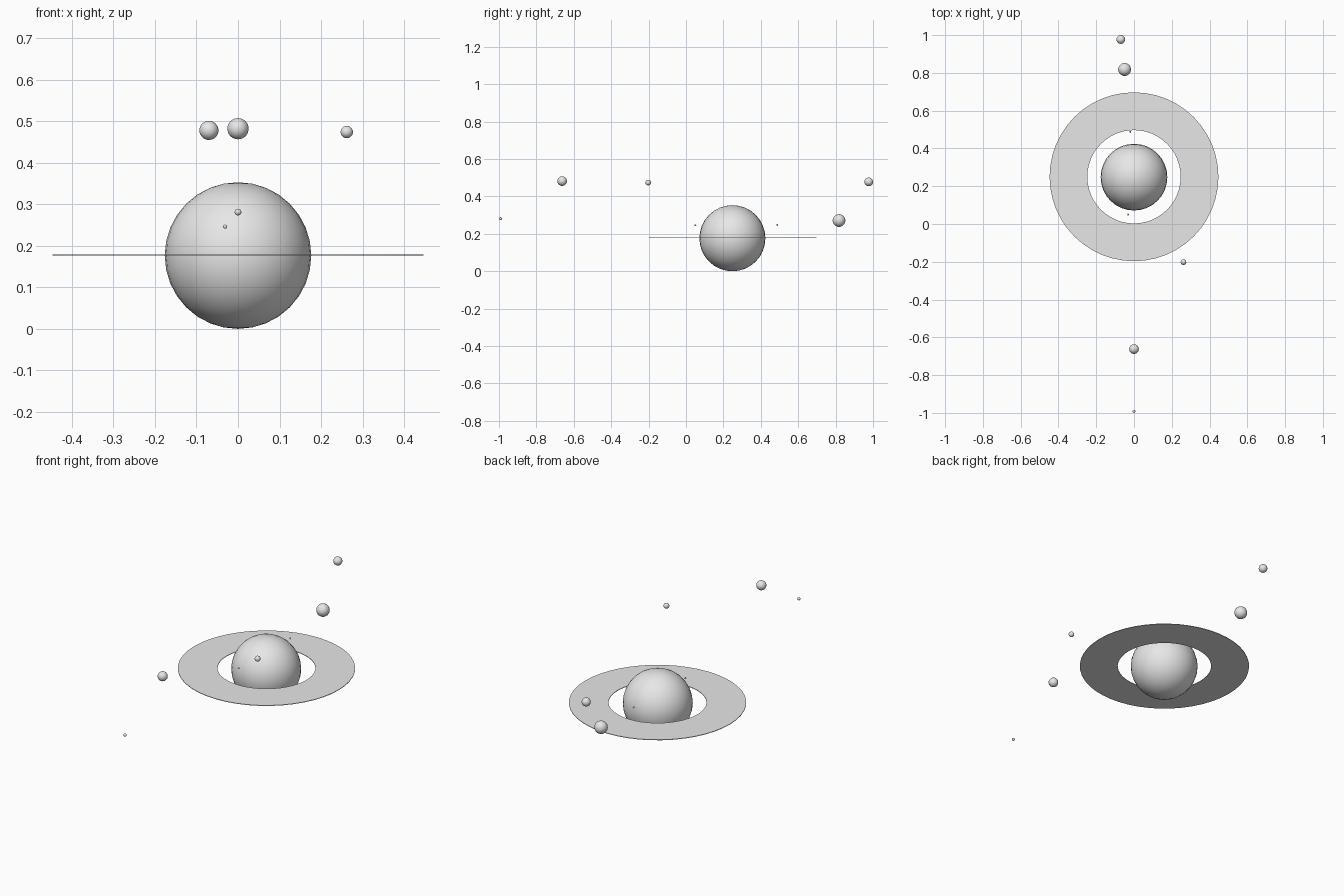
import bpy
import bmesh
import math

if "Cube" in bpy.data.objects:
    bpy.data.objects.remove(bpy.data.objects["Cube"])

grey = bpy.data.materials.new("stone grey")
grey.diffuse_color = (0.8, 0.8, 0.8, 1.0)
grey.use_nodes = True
grey.node_tree.nodes["Principled BSDF"].inputs["Base Color"].default_value = grey.diffuse_color


def add_object(name, bm, location):
    """Turn a bmesh into a placed, coloured, smooth-shaded object."""
    bmesh.ops.recalc_face_normals(bm, faces=bm.faces)
    mesh = bpy.data.meshes.new(name)
    bm.to_mesh(mesh)
    bm.free()
    mesh.materials.append(grey)
    obj = bpy.data.objects.new(name, mesh)
    obj.location = location
    bpy.context.collection.objects.link(obj)
    bpy.ops.object.select_all(action='DESELECT')
    obj.select_set(True)
    bpy.context.view_layer.objects.active = obj
    bpy.ops.object.shade_smooth_by_angle(angle=math.radians(40))
    return obj


def add_ball(name, location, radius, segments=32):
    bm = bmesh.new()
    bmesh.ops.create_uvsphere(bm, u_segments=segments,
                              v_segments=segments // 2, radius=radius)
    return add_object(name, bm, location)


def add_ring(name, location, inner, outer, thickness, sides=48):
    """Spin a thin rectangular section around z."""
    bm = bmesh.new()
    h = thickness / 2
    section = [bm.verts.new((r, 0, z)) for r, z in
               ((inner, -h), (outer, -h), (outer, h), (inner, h))]
    edges = [bm.edges.new((section[i], section[(i + 1) % 4])) for i in range(4)]
    bmesh.ops.spin(bm, geom=section + edges, cent=(0, 0, 0), axis=(0, 0, 1),
                   angle=math.tau, steps=sides, use_merge=True)
    bmesh.ops.remove_doubles(bm, verts=bm.verts, dist=1e-5)
    return add_object(name, bm, location)


# Planet and its flat ring
CENTRE = (0, 0.248, 0.1765)
add_ball("planet", CENTRE, 0.1765)
add_ring("planet_ring", (0, 0.25, 0.178), 0.247, 0.447, 0.003)

# Outer moons: location, radius
moons = [
    ((-0.07, 0.977, 0.478), 0.023),
    ((-0.05, 0.818, 0.271), 0.034),
    ((0.262, -0.202, 0.474), 0.0148),
    ((0.0, -0.662, 0.482), 0.0255),
    ((0.0, -0.992, 0.281), 0.008),
]
for i, (location, radius) in enumerate(moons):
    add_ball(f"moon_{i + 1}", location, radius)

# Tiny moonlets between planet and ring
for i, location in enumerate([(-0.031, 0.05, 0.246), (-0.02, 0.488, 0.248)]):
    add_ball(f"moonlet_{i + 1}", location, 0.005, segments=12)
